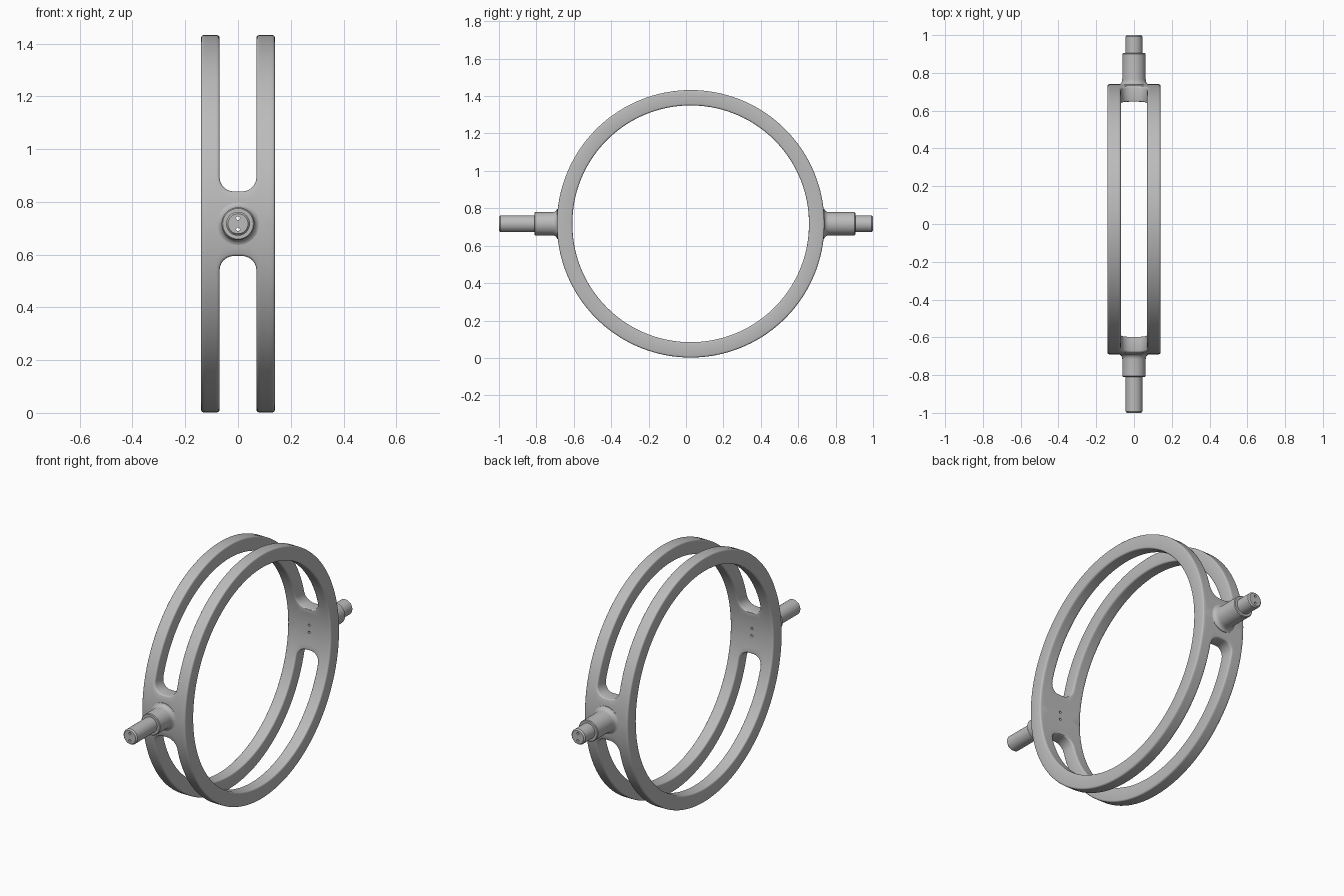
import bpy, bmesh, math
from math import sin, cos, asin, pi

cube = bpy.data.objects.get("Cube")
if cube:
    bpy.data.objects.remove(cube, do_unlink=True)

CENTRE = (0, 0.025, 0.717)
R_OUT, R_IN = 0.715, 0.633
HALF_W, SLOT_W, SLOT_R = 0.14, 0.07, 0.055
HUB_H = 0.122                 # half height of the solid hub between the slots
ARC_END = HUB_H + SLOT_R

grey = bpy.data.materials.new("satin grey")
grey.use_nodes = True
COLOUR = (0.5, 0.5, 0.5, 1)
grey.diffuse_color = COLOUR
grey.node_tree.nodes["Principled BSDF"].inputs["Base Color"].default_value = COLOUR


def make_object(name, bm):
    mesh = bpy.data.meshes.new(name)
    bm.to_mesh(mesh)
    bm.free()
    mesh.materials.append(grey)
    obj = bpy.data.objects.new(name, mesh)
    obj.location = CENTRE
    bpy.context.collection.objects.link(obj)
    return obj


def lathe(bm, profile, sides, side=1, z=0):
    """Closed solid of revolution about y from (radius, distance) points."""
    rings = [[bm.verts.new((r * cos(2 * pi * k / sides), side * y,
                            z + r * sin(2 * pi * k / sides)))
              for k in range(sides)] for r, y in profile]
    for a, b in zip(rings, rings[1:]):
        for k in range(sides):
            n = (k + 1) % sides
            bm.faces.new((a[k], a[n], b[n], b[k]))
    bm.faces.new(rings[0])
    bm.faces.new(rings[-1])
    bmesh.ops.recalc_face_normals(bm, faces=bm.faces)


# Pair of narrow wire holes running the whole length
bm = bmesh.new()
for z in (-0.021, 0.021):
    lathe(bm, [(0.007, -2), (0.007, 2)], 16, z=z)
hole_cutter = make_object("hole_cutter", bm)
hole_cutter.hide_render = True


def finish(obj):
    """Cut the holes, apply the modifiers and smooth the curved faces."""
    cut = obj.modifiers.new("holes", 'BOOLEAN')
    cut.operation, cut.solver, cut.object = 'DIFFERENCE', 'EXACT', hole_cutter
    bpy.ops.object.select_all(action='DESELECT')
    obj.select_set(True)
    bpy.context.view_layer.objects.active = obj
    bpy.ops.object.convert(target='MESH')
    bpy.ops.object.shade_smooth_by_angle(angle=math.radians(35))


# Slotted ring: one eighth, with strips running from slot edge to outer edge
def ring_point(x, v, radius):
    if v <= ARC_END:
        a = asin(v / radius)          # level rows around the hub
    else:
        start = asin(ARC_END / radius)
        a = start + (v - ARC_END) * (pi / 2 - start)
    return (x, radius * cos(a), radius * sin(a))


flat = SLOT_W - SLOT_R
spokes = [((0, HUB_H), (0, 0)), ((flat, HUB_H), (HALF_W / 2, 0))]
for k in range(1, 7):
    a = k * pi / 12
    spokes.append(((flat + SLOT_R * sin(a), ARC_END - SLOT_R * cos(a)),
                   (HALF_W, ARC_END * (k - 1) / 5)))
STEPS = 28
for k in range(1, STEPS + 1):
    v = ARC_END + k / STEPS
    spokes.append(((SLOT_W, v), (HALF_W, v)))

COLS = 4
bm = bmesh.new()


def sheet(radius):
    return [[bm.verts.new(ring_point(p[0] + (q[0] - p[0]) * j / COLS,
                                     p[1] + (q[1] - p[1]) * j / COLS, radius))
             for j in range(COLS + 1)] for p, q in spokes]


outer, inner = sheet(R_OUT), sheet(R_IN)
for i in range(len(spokes) - 1):
    for j in range(COLS):
        for grid, flip in ((outer, False), (inner, True)):
            quad = [grid[i][j], grid[i + 1][j], grid[i + 1][j + 1], grid[i][j + 1]]
            bm.faces.new(quad[::-1] if flip else quad)
    bm.faces.new((outer[i + 1][0], outer[i][0], inner[i][0], inner[i + 1][0]))
    if spokes[i][1][0] == HALF_W:
        bm.faces.new((outer[i][-1], outer[i + 1][-1], inner[i + 1][-1], inner[i][-1]))

ring = make_object("slotted_ring", bm)
mirror = ring.modifiers.new("mirror", 'MIRROR')
mirror.use_axis = (True, True, True)
mirror.merge_threshold = 0.0005
bevel = ring.modifiers.new("rounded_edges", 'BEVEL')
bevel.width, bevel.segments = 0.009, 3
bevel.limit_method, bevel.angle_limit = 'ANGLE', math.radians(40)
finish(ring)

# Stepped axle stubs with a flared root
for name, side, step, end in (("front_axle", -1, 0.835, 1.025),
                              ("back_axle", 1, 0.88, 0.975)):
    bm = bmesh.new()
    lathe(bm, [(0.08, 0.68), (0.08, 0.714), (0.073, 0.717), (0.067, 0.723),
               (0.063, 0.731), (0.062, 0.742), (0.062, step - 0.004),
               (0.058, step), (0.045, step), (0.045, end - 0.008),
               (0.038, end)], 48, side)
    finish(make_object(name, bm))

bpy.data.objects.remove(hole_cutter, do_unlink=True)
